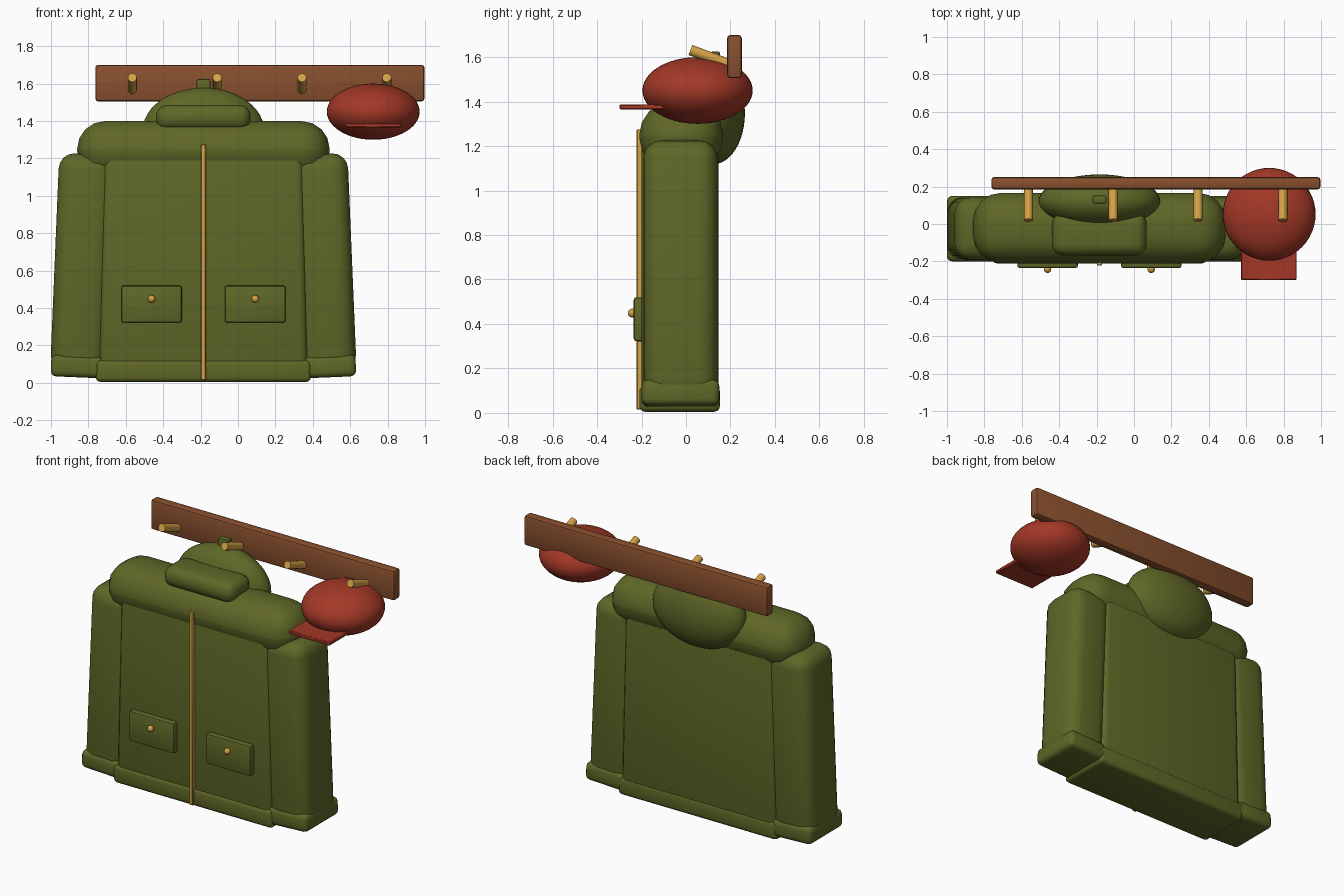
import bpy, math
from mathutils import Vector

if "Cube" in bpy.data.objects:
    bpy.data.objects.remove(bpy.data.objects["Cube"])


def material(name, rgb):
    m = bpy.data.materials.new(name)
    m.diffuse_color = (*rgb, 1)
    m.use_nodes = True
    m.node_tree.nodes["Principled BSDF"].inputs["Base Color"].default_value = m.diffuse_color
    return m


GREEN = material("olive cloth", (0.115, 0.135, 0.02))
RED = material("red cloth", (0.37, 0.04, 0.02))
WOOD = material("brown wood", (0.25, 0.08, 0.027))
BRASS = material("brass", (0.66, 0.36, 0.06))
CX = -0.185  # centre line of the coat


def finish(name, mat, angle=40):
    ob = bpy.context.object
    ob.name = name
    ob.data.materials.append(mat)
    bpy.ops.object.shade_smooth_by_angle(angle=math.radians(angle))
    return ob


def box(name, mat, lo, hi, bevel, segments=3, tilt=0, top_scale=1):
    """Rounded box between two corners, optionally tilted about y and tapered in x."""
    mid = [(a + b) / 2 for a, b in zip(lo, hi)]
    bpy.ops.mesh.primitive_cube_add(size=1, location=mid)
    ob = bpy.context.object
    ob.scale = [b - a for a, b in zip(lo, hi)]
    bpy.ops.object.transform_apply(location=False, rotation=False, scale=True)
    for v in ob.data.vertices:
        if v.co.z > 0:
            v.co.x *= top_scale
    ob.rotation_euler.y = tilt
    if bevel:
        mod = ob.modifiers.new("round", 'BEVEL')
        mod.width, mod.segments = bevel, segments
        bpy.ops.object.modifier_apply(modifier="round")
    return finish(name, mat)


def ball(name, mat, centre, radii, segments=48, rings=24):
    bpy.ops.mesh.primitive_uv_sphere_add(segments=segments, ring_count=rings, location=centre)
    bpy.context.object.scale = radii
    bpy.ops.object.transform_apply(location=False, rotation=False, scale=True)
    return finish(name, mat)


def rod(name, mat, a, b, radius):
    a, b = Vector(a), Vector(b)
    bpy.ops.mesh.primitive_cylinder_add(vertices=16, radius=radius, depth=(b - a).length,
                                        location=(a + b) / 2)
    bpy.context.object.rotation_euler = (b - a).to_track_quat('Z', 'Y').to_euler()
    return finish(name, mat)


# Coat trunk, hem and shoulders
box("coat_body", GREEN, (CX - 0.56, -0.2, 0.05), (CX + 0.56, 0.147, 1.25), 0.04, top_scale=0.95)
box("hem", GREEN, (CX - 0.575, -0.21, 0.005), (CX + 0.575, 0.152, 0.122), 0.025)
box("shoulders", GREEN, (CX - 0.675, -0.21, 1.09), (CX + 0.675, 0.167, 1.4), 0.15, 4)

# Sleeves, cuffs, pockets and pocket buttons
for side, label in ((-1, "left"), (1, "right")):
    x = CX + side * 0.645
    box(label + "_sleeve", GREEN, (x - 0.15, -0.192, 0.06), (x + 0.15, 0.142, 1.225),
        0.085, 4, tilt=-side * 0.042)
    x = CX + side * 0.675
    box(label + "_cuff", GREEN, (x - 0.14, -0.2, 0.03), (x + 0.14, 0.15, 0.145), 0.03,
        tilt=-side * 0.042)
    x = CX + side * 0.277
    box(label + "_pocket", GREEN, (x - 0.162, -0.235, 0.322), (x + 0.162, -0.18, 0.52), 0.012, 2)
    ball(label + "_button", BRASS, (x, -0.242, 0.449), (0.02, 0.02, 0.02), 16, 10)

# Zip, hood, collar and hanging loop
box("zip", BRASS, (CX - 0.013, -0.222, 0.015), (CX + 0.013, -0.19, 1.275), 0.004, 1)
ball("hood", GREEN, (CX, 0.122, 1.348), (0.325, 0.143, 0.23))
box("collar", GREEN, (CX - 0.253, -0.168, 1.352), (CX + 0.253, 0.06, 1.487), 0.06, 4)
box("hanging_loop", GREEN, (CX - 0.037, 0.11, 1.5), (CX + 0.037, 0.153, 1.625), 0.008, 2)

# Wall rail with four pegs
box("rail", WOOD, (-0.763, 0.185, 1.505), (0.997, 0.251, 1.7), 0.015, 2)
for i in range(4):
    x = -0.565 + i * 0.4535
    rod("peg_%d" % (i + 1), BRASS, (x, 0.02, 1.632), (x, 0.2, 1.565), 0.024)

# Cap with flat brim
ball("cap", RED, (0.723, 0.052, 1.45), (0.248, 0.248, 0.15))
box("brim", RED, (0.573, -0.3, 1.365), (0.87, -0.05, 1.388), 0.005, 1)
